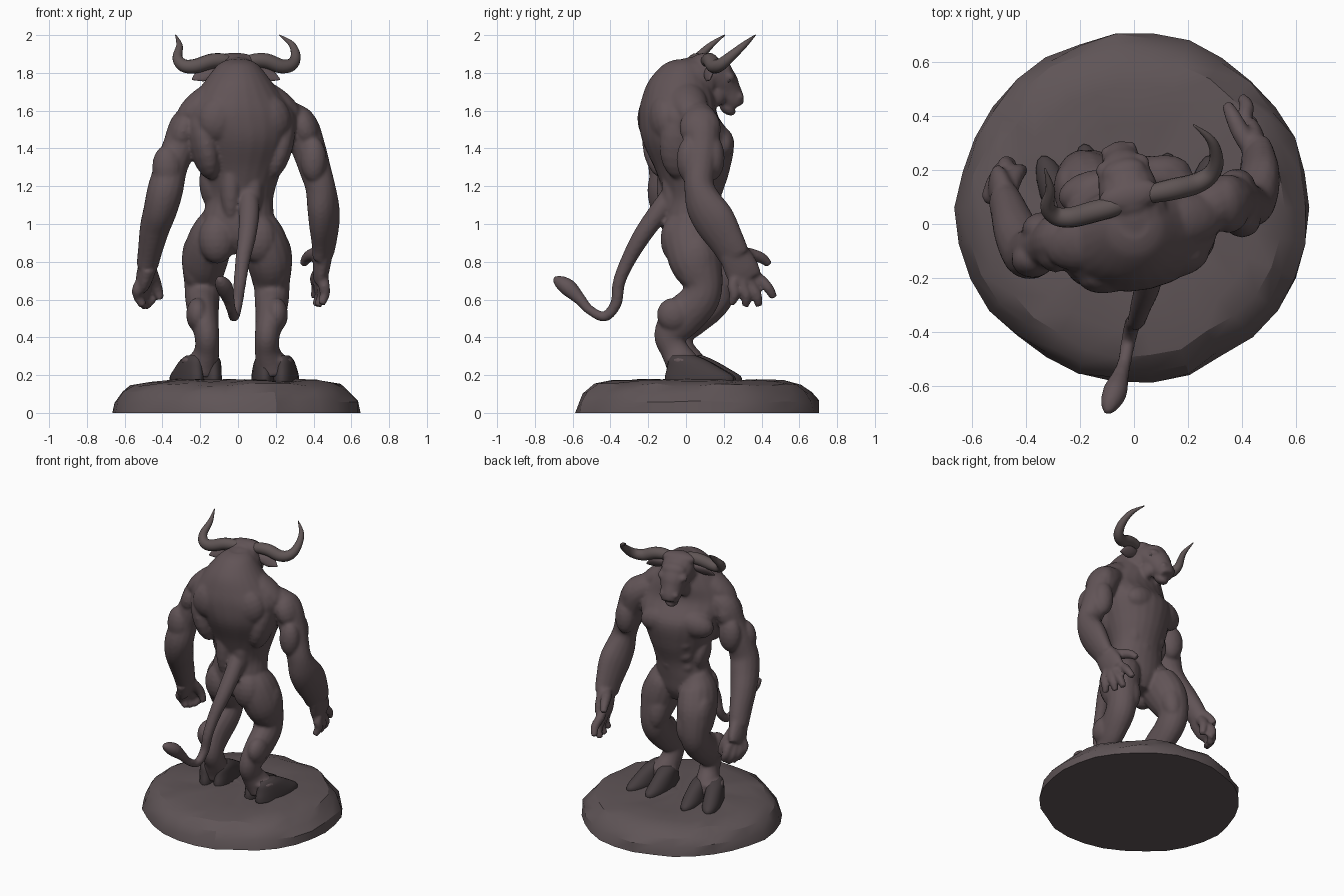
import bpy, bmesh, math, random
from mathutils import Vector, Matrix

random.seed(4)
TWIST = Matrix.Rotation(math.radians(13), 4, 'Z')


def material(name, c):
    m = bpy.data.materials.new(name)
    m.diffuse_color = (*c, 1)
    return m


HIDE = material("hide", (0.12, 0.088, 0.094))
HORN = material("horn", (0.115, 0.09, 0.09))
HOOF = material("hoof", (0.06, 0.047, 0.05))
ROCK = material("rock", (0.115, 0.09, 0.095))


def spline(rows, n=5):
    """Catmull-Rom through rows of numbers."""
    p = [rows[0]] + list(rows) + [rows[-1]]
    out = []
    for i in range(1, len(p) - 2):
        for k in range(n):
            t = k / n
            out.append([0.5 * (2 * b + (c - a) * t + (2 * a - 5 * b + 4 * c - d) * t * t
                               + (3 * b - a - 3 * c + d) * t ** 3)
                        for a, b, c, d in zip(*p[i - 1:i + 3])])
    return out + [list(rows[-1])]


def skin(bm, rings):
    vs = [[bm.verts.new(c) for c in r] for r in rings]
    n = len(vs[0])
    for a, b in zip(vs, vs[1:]):
        for i in range(n):
            j = (i + 1) % n
            bm.faces.new((a[i], a[j], b[j], b[i]))
    bm.faces.new(vs[0][::-1])
    bm.faces.new(vs[-1])


def circle(seg):
    return [(math.cos(2 * math.pi * i / seg), math.sin(2 * math.pi * i / seg)) for i in range(seg)]


def tube(bm, rows, seg=16, ref=(1, 0, 0), n=5, mat=None):
    """Rows: x, y, z, radius along ref[, radius across]."""
    rows = spline([r if len(r) == 5 else (*r, r[3]) for r in rows], n)
    pts = [Vector(r[:3]) for r in rows]
    u, rings = Vector(ref), []
    for i, (p, r) in enumerate(zip(pts, rows)):
        t = (pts[min(i + 1, len(pts) - 1)] - pts[max(i - 1, 0)]).normalized()
        u = (u - t * u.dot(t)).normalized()
        v = t.cross(u)
        a, b = max(r[3], .002), max(r[4], .002)
        ring = [p + u * a * c + v * b * s for c, s in circle(seg)]
        rings.append([mat @ q for q in ring] if mat else ring)
    skin(bm, rings)


def stack(bm, rows, seg=24, n=5, mat=None):
    """Horizontal elliptic rings: x, y, z, rx, ry, turn in degrees."""
    rings = []
    for x, y, z, rx, ry, deg in spline(rows, n):
        m = Matrix.Translation((x, y, z)) @ Matrix.Rotation(math.radians(deg), 4, 'Z')
        m = mat @ m if mat else m
        rings.append([m @ Vector((rx * c, ry * s, 0)) for c, s in circle(seg)])
    skin(bm, rings)


def blob(bm, loc, size, rot=(0, 0, 0), mat=None):
    m = Matrix.Translation(loc)
    for ax, d in zip('XYZ', rot):
        m = m @ Matrix.Rotation(math.radians(d), 4, ax)
    m = m @ Matrix.Diagonal((*size, 1))
    bmesh.ops.create_uvsphere(bm, u_segments=16, v_segments=10, radius=1, matrix=(mat @ m) if mat else m)


def finish(bm, name, mat, voxel=0, smooth=True):
    bmesh.ops.recalc_face_normals(bm, faces=bm.faces)
    me = bpy.data.meshes.new(name)
    bm.to_mesh(me)
    bm.free()
    ob = bpy.data.objects.new(name, me)
    bpy.context.collection.objects.link(ob)
    me.materials.append(mat)
    for f in me.polygons:
        f.use_smooth = smooth
    if voxel:
        r = ob.modifiers.new("fuse", 'REMESH')
        r.mode, r.voxel_size, r.use_smooth_shade = 'VOXEL', voxel, True
        s = ob.modifiers.new("soften", 'SMOOTH')
        s.factor, s.iterations = 0.5, 6
    return ob


# ---- body: torso, limbs, head and tail fused into one skin
bm = bmesh.new()
stack(bm, [(0, .03, .84, .10, .08, 0), (0, .02, .92, .16, .13, 0), (.0, .02, 1.02, .19, .145, 2),
           (.01, .035, 1.14, .178, .15, 6), (.015, .035, 1.28, .215, .195, 10),
           (.02, .01, 1.44, .275, .24, 13), (.015, -.04, 1.57, .30, .205, 13),
           (.005, -.04, 1.67, .24, .19, 13), (0, -.035, 1.76, .175, .16, 13),
           (0, -.015, 1.84, .11, .11, 13), (0, 0, 1.87, .06, .06, 13)])
for s in (-1, 1):
    T = TWIST
    blob(bm, (s * .12, .15, 1.43), (.135, .08, .09), (0, s * 12, 0), T)        # pectoral
    blob(bm, (s * .205, -.07, 1.42), (.075, .12, .19), (0, s * 14, 0), T)      # back muscle
    blob(bm, (s * .13, -.15, 1.56), (.12, .08, .13), (0, s * -25, 0), T)       # shoulder blade
    blob(bm, (s * .19, -.03, 1.65), (.18, .10, .075), (0, s * 36, 0), T)       # trapezius
    blob(bm, (s * .06, -.085, 1.2), (.055, .06, .19), (0, 0, 0), T)            # lower back
    blob(bm, (s * .14, .06, 1.19), (.05, .09, .12), (0, s * 10, 0), T)         # flank
    blob(bm, (s * .11, -.05, .92), (.10, .085, .13))                           # buttock
    for i, z in enumerate((1.29, 1.2, 1.11, 1.02)):                            # belly muscles
        blob(bm, (s * .05, .185 - .022 * i, z), (.055, .03, .046), (0, 0, 0), T)
    # leg with bent hock; the left one reaches further forward
    L = s < 0
    M = Matrix.Translation((-.01 if L else 0, .03 if L else -.005, 0))
    f = .045 if L else 0
    tube(bm, [(s * .10, .02, 1.04, .08), (s * .13, .03, .94, .115, .14),
              (s * .165, .055 + f, .81, .122, .142), (s * .178, .095 + f, .68, .097, .105),
              (s * .178, .07 + f * .6, .59, .09, .105), (s * .17, -.02, .50, .078, .11),
              (s * .155, -.08, .41, .066, .085), (s * .155, -.055, .33, .066, .075),
              (s * .175, -.01, .25, .085, .09), (s * .18, .0, .20, .085, .085)], mat=M)
    blob(bm, (s * .225, .06 + f, .79), (.062, .10, .15), (0, s * 4, 0), M)     # outer thigh
    blob(bm, (s * .14, .12 + f, .76), (.075, .075, .15), (12, 0, 0), M)        # front thigh
    blob(bm, (s * .19, .13 + f * .8, .63), (.06, .06, .065), (0, 0, 0), M)     # knee
    blob(bm, (s * .205, -.06, .52), (.06, .09, .09), (35, 0, 0), M)            # calf
    blob(bm, (s * .19, -.01, .275), (.105, .09, .035), (0, 0, 0), M)           # fetlock

# arms
tube(bm, [(.22, .04, 1.58, .09), (.32, .08, 1.52, .10), (.37, .085, 1.41, .092), (.405, .075, 1.30, .085),
          (.435, .07, 1.20, .08), (.45, .10, 1.10, .08, .105), (.458, .155, 1.01, .075, .115),
          (.457, .22, .90, .06, .097), (.45, .255, .83, .05, .088)])
blob(bm, (.35, .075, 1.51), (.078, .11, .12), (0, -20, 0))
blob(bm, (.38, .14, 1.35), (.07, .065, .12))
blob(bm, (.40, .015, 1.34), (.07, .065, .12))
tube(bm, [(-.19, -.05, 1.57, .09), (-.265, -.06, 1.52, .095), (-.31, -.075, 1.41, .09), (-.355, -.09, 1.30, .088),
          (-.385, -.11, 1.18, .095), (-.41, -.08, 1.08, .09, .10), (-.44, -.02, .98, .08, .09),
          (-.465, .05, .86, .065, .08), (-.48, .09, .78, .058, .072)])
blob(bm, (-.29, -.07, 1.49), (.078, .11, .12), (0, 20, 0))
blob(bm, (-.335, -.02, 1.35), (.08, .065, .12))
blob(bm, (-.375, -.13, 1.30), (.08, .07, .12))


def hand(bm, wrist, palm, knuckles, tips, thumb):
    w, p = Vector(wrist), Vector(palm)
    tube(bm, [(*w, .05, .08), (*p, .045, .092), (*(p + (p - w) * .6), .034, .085)])
    for a, b in zip(knuckles, tips):
        a, b = Vector(a), Vector(b)
        mid = a.lerp(b, .5) + Vector((.012 if a.x > 0 else -.012, .012, 0))
        tube(bm, [(*p, .03), (*a, .031), (*mid, .028), (*b, .021)], 10)
    tube(bm, [(*w, .035), *[(*q, r) for q, r in zip(thumb, (.036, .03, .021))]], 10)


hand(bm, (.452, .25, .85), (.44, .295, .76),
     [(.41, .38, .715), (.43, .34, .68), (.445, .30, .67), (.455, .25, .68)],
     [(.40, .465, .61), (.41, .385, .565), (.42, .315, .565), (.44, .24, .575)],
     [(.40, .33, .84), (.365, .40, .82), (.345, .44, .785)])
hand(bm, (-.475, .08, .79), (-.495, .125, .72),
     [(-.475, .20, .67), (-.50, .17, .65), (-.52, .135, .65), (-.53, .10, .66)],
     [(-.45, .225, .575), (-.47, .20, .555), (-.485, .165, .555), (-.50, .13, .565)],
     [(-.455, .15, .73), (-.43, .19, .67), (-.41, .20, .60)])

# neck and head, turned with the chest
H = Matrix.Translation((0, .03, 0)) @ TWIST
tube(bm, [(0, -.10, 1.70, .14), (0, .0, 1.75, .135), (0, .09, 1.77, .115)], mat=H)
tube(bm, [(0, .0, 1.83, .07), (0, .07, 1.805, .11, .10), (0, .15, 1.755, .10, .095),
          (0, .19, 1.70, .078, .08), (0, .225, 1.65, .066, .064), (0, .24, 1.62, .052, .045)], mat=H)
blob(bm, (0, .165, 1.815), (.085, .055, .05), (-40, 0, 0), H)                  # forehead
blob(bm, (0, .075, 1.865), (.12, .06, .042), (0, 0, 0), H)                     # crown
blob(bm, (0, .235, 1.665), (.068, .045, .036), (-30, 0, 0), H)                 # nose
blob(bm, (0, .195, 1.61), (.048, .05, .03), (-35, 0, 0), H)                    # chin
for s in (-1, 1):
    blob(bm, (s * .07, .19, 1.785), (.035, .035, .02), (-30, s * 20, 0), H)    # brow
    blob(bm, (s * .055, .11, 1.68), (.04, .065, .06), (-30, 0, 0), H)          # jaw
    blob(bm, (s * .045, .25, 1.675), (.022, .025, .02), (0, 0, 0), H)          # nostril
# tail with tuft
tube(bm, [(.05, -.04, 1.22, .045), (.06, -.125, 1.09, .055), (.05, -.225, .95, .05), (.025, -.305, .81, .04),
          (.01, -.355, .69, .034), (-.005, -.37, .58, .031), (-.02, -.43, .51, .028), (-.035, -.51, .545, .026),
          (-.05, -.56, .60, .032), (-.07, -.62, .66, .046), (-.09, -.67, .695, .035), (-.10, -.70, .715, .012)], 12)
finish(bm, "body", HIDE, 0.010)

# ---- ears, eyes and horns
for s, side in ((-1, "left"), (1, "right")):
    bm = bmesh.new()
    tube(bm, [(s * .08, .06, 1.81, .02, .015), (s * .14, .06, 1.80, .036, .018),
              (s * .19, .055, 1.785, .036, .012), (s * .238, .045, 1.765, .004, .003)], 12, (0, .5, 1), mat=H)
    finish(bm, side + "_ear", HIDE)
    bm = bmesh.new()
    blob(bm, (s * .08, .178, 1.76), (.016, .018, .014), (0, 0, 0), H)
    finish(bm, side + "_eye", HOOF)
horns = {"right": [(.02, .10, 1.85, .025), (.08, .115, 1.865, .036), (.15, .13, 1.863, .04), (.23, .15, 1.835, .038),
                   (.285, .185, 1.845, .033), (.305, .24, 1.89, .026), (.285, .31, 1.95, .017), (.22, .367, 2.0, .003)],
         "left": [(-.02, .08, 1.85, .025), (-.07, .065, 1.865, .036), (-.14, .048, 1.862, .04), (-.23, .025, 1.835, .038),
                  (-.29, .03, 1.84, .034), (-.32, .065, 1.88, .027), (-.31, .13, 1.945, .017), (-.33, .205, 2.0, .003)]}
for side, path in horns.items():
    bm = bmesh.new()
    tube(bm, path, 14, (0, 1, 0))
    finish(bm, side + "_horn", HORN)

# ---- cloven hooves, the left foot turned out
for s, side in ((-1, "left"), (1, "right")):
    M = Matrix.Translation((s * .19, -.01 if s > 0 else .015, 0)) @ Matrix.Rotation(math.radians(16 if s < 0 else -3), 4, 'Z')
    for e, toe in ((-1, "inner"), (1, "outer")):
        k, d = s * e, -s * e * 6
        bm = bmesh.new()
        stack(bm, [(k * .062, .085, .165, .062, .185, d), (k * .061, .082, .195, .062, .182, d),
                   (k * .058, .055, .235, .058, .145, d), (k * .052, .02, .28, .05, .10, d),
                   (k * .045, .0, .305, .035, .06, d)], 20, 3, M)
        finish(bm, f"{side}_{toe}_hoof", HOOF)

# ---- rough rock base
bm = bmesh.new()
seg = 30
wob = [random.uniform(-.012, .012) for _ in range(seg)]
rings = []
for z, r in ((0, .655), (.06, .645), (.11, .605), (.15, .555), (.168, .46), (.172, .32), (.172, .16), (.172, .03)):
    ring = []
    for i, (c, s) in enumerate(circle(seg)):
        q = r + wob[i] * (r > .4) + random.uniform(-.012, .012) * (.05 < z < .16)
        h = z + (random.uniform(-.01, .008) if z > 0 and r > .1 else 0)
        ring.append(Vector((q * c, .06 + q * s * .98, h)))
    rings.append(ring)
skin(bm, rings)
base = finish(bm, "rock_base", ROCK)
bpy.context.view_layer.objects.active = base
base.select_set(True)
bpy.ops.object.shade_smooth_by_angle(angle=math.radians(25))
